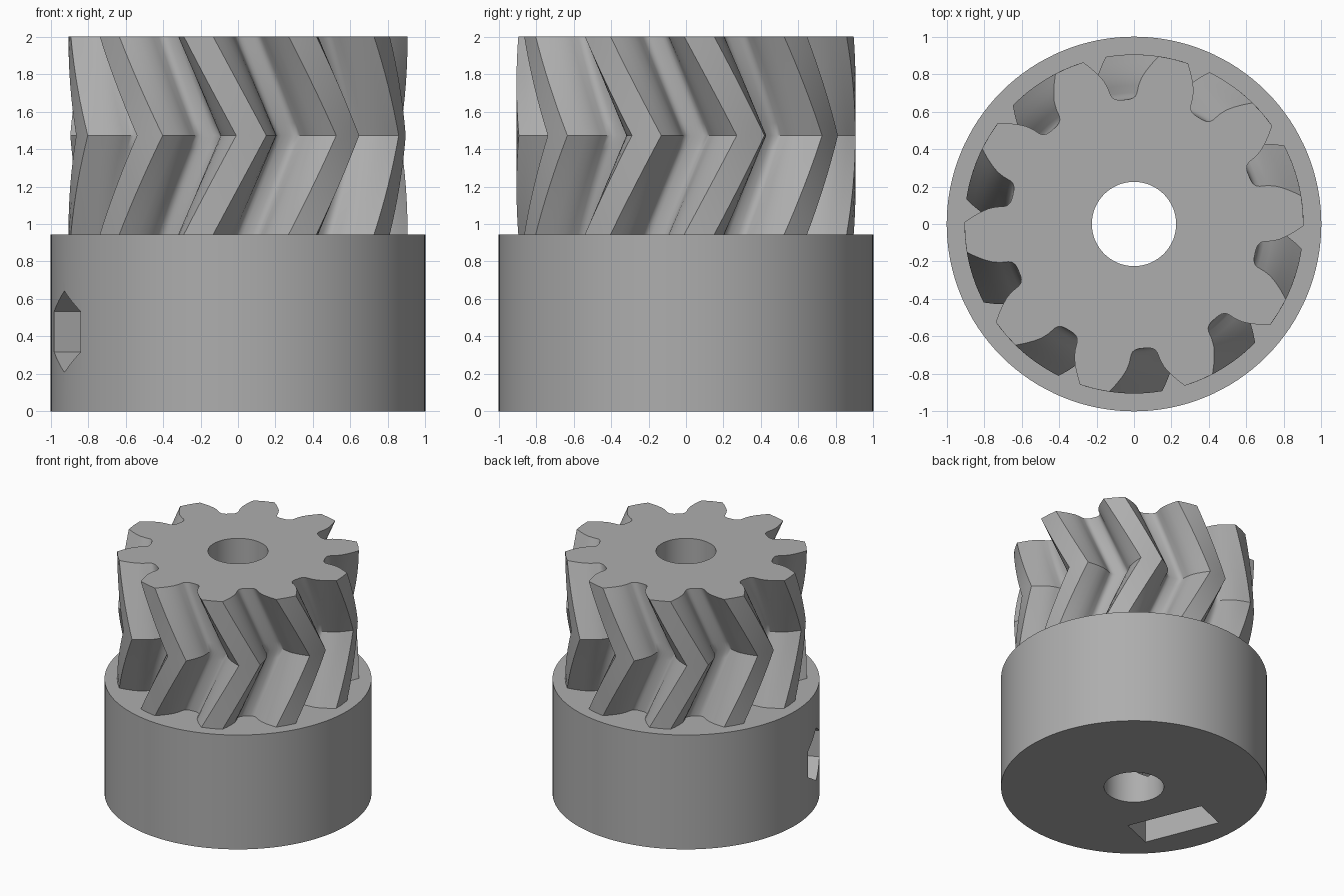
import bpy, bmesh
from math import radians, cos, sin, pi
from mathutils import Matrix

cube = bpy.data.objects.get("Cube")
if cube:
    bpy.data.objects.remove(cube, do_unlink=True)

TEETH = 10
PITCH = 2 * pi / TEETH
BASE_TOP, TOP = 0.945, 2.0
TWIST = radians(18)
TOP_PHASE = radians(4.5)
SCREW_DIR = radians(202)
SCREW_Z = 0.425

grey = bpy.data.materials.new("plain grey")
grey.use_nodes = True
COLOUR = (0.42, 0.42, 0.42, 1)
grey.diffuse_color = COLOUR
grey.node_tree.nodes["Principled BSDF"].inputs["Base Color"].default_value = COLOUR


def make_object(name, bm):
    bmesh.ops.recalc_face_normals(bm, faces=bm.faces)
    mesh = bpy.data.meshes.new(name)
    bm.to_mesh(mesh)
    bm.free()
    mesh.materials.append(grey)
    obj = bpy.data.objects.new(name, mesh)
    bpy.context.collection.objects.link(obj)
    return obj


def prism(name, radius, depth, sides, matrix):
    bm = bmesh.new()
    bmesh.ops.create_cone(bm, cap_ends=True, segments=sides, radius1=radius,
                          radius2=radius, depth=depth, matrix=matrix)
    return make_object(name, bm)


def cut(obj, cutter):
    mod = obj.modifiers.new("cut", 'BOOLEAN')
    mod.operation = 'DIFFERENCE'
    mod.solver = 'EXACT'
    mod.object = cutter
    bpy.ops.object.select_all(action='DESELECT')
    bpy.context.view_layer.objects.active = obj
    obj.select_set(True)
    bpy.ops.object.modifier_apply(modifier=mod.name)


# Half tooth outline, tip to root: radius, degrees from the tooth centre
half = [(0.905, 0), (0.905, 5.1), (0.86, 7.2), (0.82, 9.0), (0.78, 10.6),
        (0.74, 11.6), (0.70, 12.2), (0.682, 12.9), (0.671, 14.2),
        (0.666, 15.8), (0.665, 18)]
tooth = [(r, -a) for r, a in reversed(half[1:-1])] + half
outline = [(r, radians(a) + k * PITCH) for k in range(TEETH) for r, a in tooth]

# Herringbone gear: the outline swept up with a twist that reverses halfway
SLICES = 16
bm = bmesh.new()
rings = []
for i in range(SLICES + 1):
    t = i / SLICES
    turn = TOP_PHASE + TWIST * (1 - abs(2 * t - 1))
    z = BASE_TOP + (TOP - BASE_TOP) * t
    rings.append([bm.verts.new((r * cos(a + turn), r * sin(a + turn), z))
                  for r, a in outline])
for low, high in zip(rings, rings[1:]):
    for j in range(len(low)):
        k = (j + 1) % len(low)
        bm.faces.new((low[j], low[k], high[k], high[j]))
bm.faces.new(rings[0])
bm.faces.new(rings[-1])
gear = make_object("herringbone_gear", bm)

# Hub
hub = prism("hub", 1.0, BASE_TOP, 128, Matrix.Translation((0, 0, BASE_TOP / 2)))

# Cutters: shaft bore, hexagonal screw hole, nut pocket open at the bottom
bore = prism("bore_cutter", 0.225, 5, 64, Matrix.Identity(4))
aim = Matrix.Rotation(SCREW_DIR, 4, 'Z')
lay = Matrix.Rotation(pi / 2, 4, 'Y')
screw = prism("screw_cutter", 0.217, 1.1, 6,
              aim @ Matrix.Translation((0.65, 0, SCREW_Z)) @ lay
              @ Matrix.Rotation(pi / 2, 4, 'Z'))
nut = prism("nut_cutter", 0.36, 0.28, 6,
            aim @ Matrix.Translation((0.63, 0, SCREW_Z)) @ lay)
bm = bmesh.new()
bmesh.ops.create_cube(bm, size=1, matrix=aim
                      @ Matrix.Translation((0.63, 0, SCREW_Z / 2 - 0.05))
                      @ Matrix.Diagonal((0.28, 0.624, SCREW_Z + 0.1, 1)))
slot = make_object("slot_cutter", bm)

cut(gear, bore)
for cutter in (bore, screw, nut, slot):
    cut(hub, cutter)
for cutter in (bore, screw, nut, slot):
    bpy.data.objects.remove(cutter, do_unlink=True)

# Smooth walls, sharp edges
for obj in (gear, hub):
    bpy.ops.object.select_all(action='DESELECT')
    bpy.context.view_layer.objects.active = obj
    obj.select_set(True)
    bpy.ops.object.shade_smooth_by_angle(angle=radians(30))
